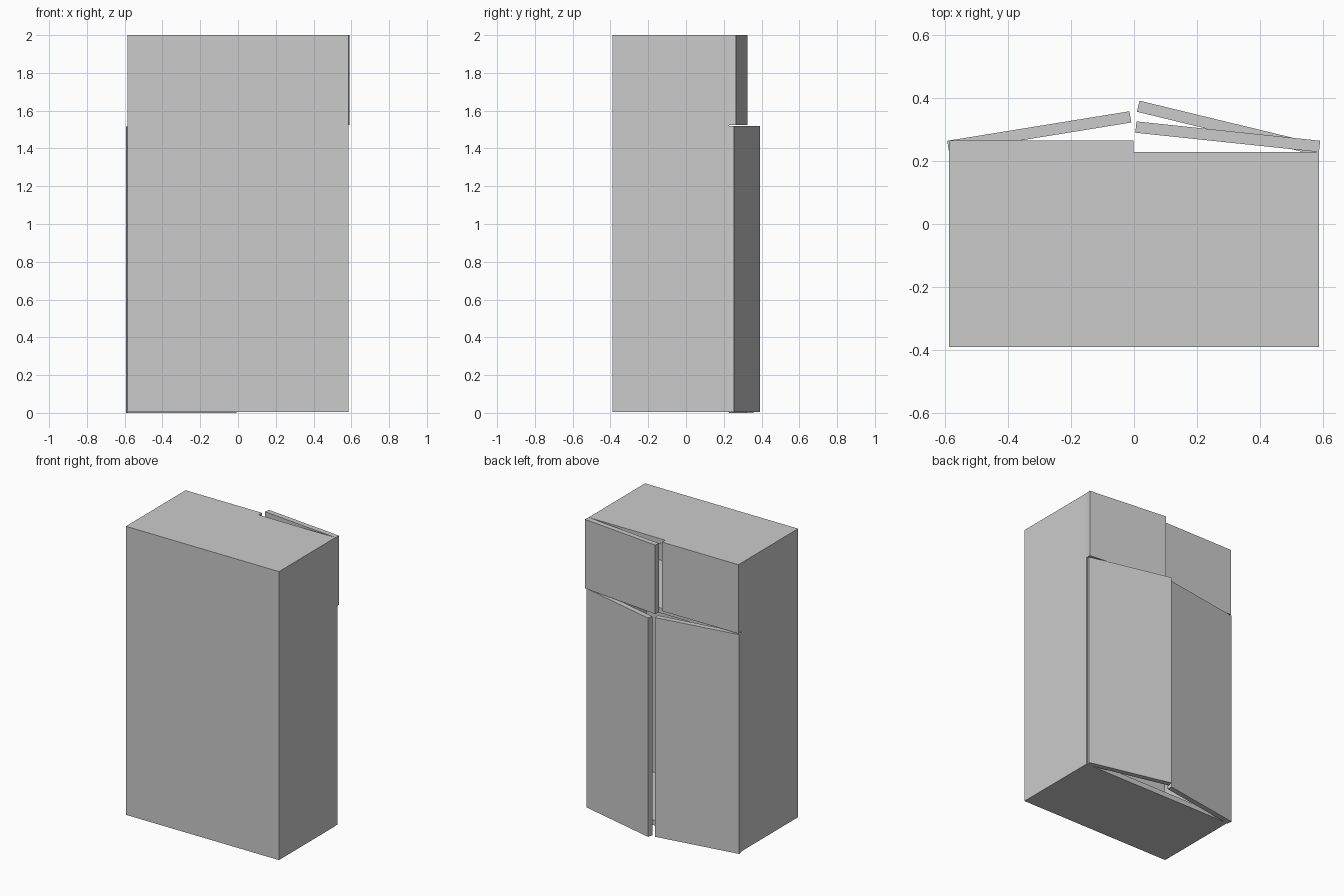
import bpy
from math import radians
from mathutils import Matrix, Vector

cube = bpy.data.objects.get("Cube")
if cube:
    bpy.data.objects.remove(cube, do_unlink=True)

# Single painted finish
grey = bpy.data.materials.new("light_grey")
grey.use_nodes = True
colour = (0.6, 0.6, 0.6, 1)
grey.diffuse_color = colour
grey.node_tree.nodes["Principled BSDF"].inputs["Base Color"].default_value = colour


def box(name, low, high, pivot=(0, 0, 0), angle=0):
    """Box between two corners, turned about a vertical axis through pivot."""
    low, high = Vector(low), Vector(high)
    bpy.ops.mesh.primitive_cube_add(size=1)
    obj = bpy.context.object
    obj.name = obj.data.name = name
    obj.data.transform(
        Matrix.Translation(pivot)
        @ Matrix.Rotation(radians(angle), 4, "Z")
        @ Matrix.Translation((low + high) / 2 - Vector(pivot))
        @ Matrix.Diagonal((*(high - low), 1)))
    obj.data.materials.append(grey)
    return obj


T = 0.036                      # board thickness
X, FRONT, BACK = 0.586, -0.389, 0.228
BASE, TOP = 0.004, 2.0
IN = X - T

# Carcass: closed panel, sides, and horizontal boards between them
box("closed_panel", (-X, FRONT, BASE), (X, FRONT + T, TOP))
for name, side in (("left_side", 1), ("right_side", -1)):
    edges = sorted((side * IN, side * X))
    box(name, (edges[0], FRONT + T, BASE), (edges[1], BACK, TOP))
for name, z in (("floor", BASE), ("divider_shelf", 1.485), ("top_board", TOP - T)):
    box(name, (-IN, FRONT + T, z), (IN, BACK, z + T))

# Doors: side, bottom, top, opening angle, and whether the hinge is on the outer edge
doors = (
    ("upper_right_door", -1, 1.523, TOP, 0, False),
    ("upper_left_door", 1, 1.523, TOP, 6, False),
    ("lower_right_door", -1, 0, 1.517, 9.2, False),
    ("lower_left_door", 1, BASE, 1.518, 13.6, True),
)
for name, side, bottom, top, angle, outer in doors:
    start = BACK - 0.011 if outer else BACK
    edges = sorted((side * 0.001, side * X))
    hinge = (side * X, start + (T if outer else 0), 0)
    box(name, (edges[0], start, bottom), (edges[1], start + T, top),
        hinge, -side * angle)
